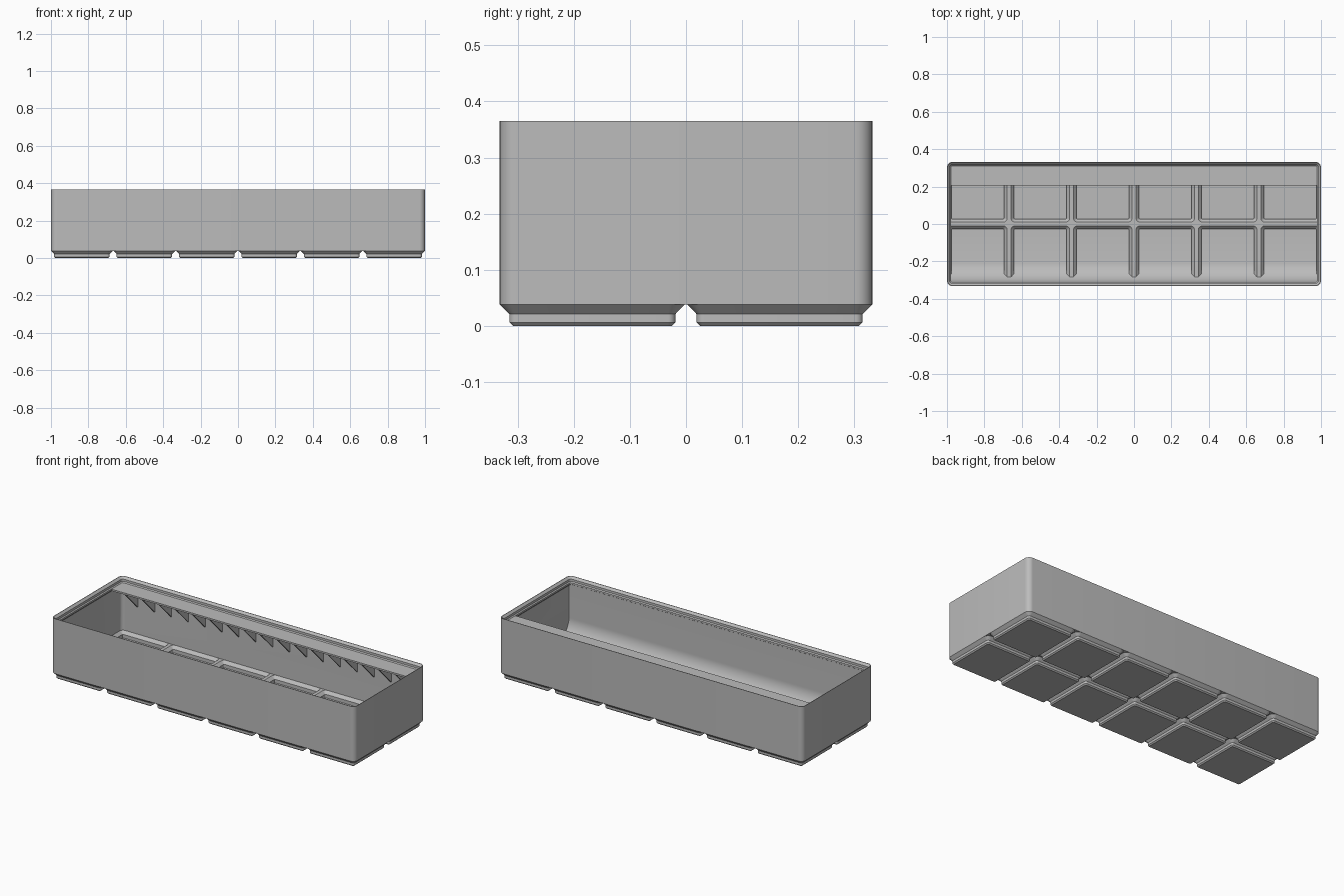
import bpy, bmesh
from math import sin, cos, pi

if "Cube" in bpy.data.objects:
    bpy.data.objects.remove(bpy.data.objects["Cube"])

HX, HY, RADIUS, TOP = 1.0, 0.332, 0.03, 0.365
PITCH, FOOT = 0.334, 0.165
BASE, LIP, LIP_IN, WALL = 0.038, 0.334, 0.0207, 0.008
CENTRES = [((i - 2.5) * PITCH, (j - 0.5) * PITCH) for i in range(6) for j in range(2)]

grey = bpy.data.materials.new("grey plastic")
grey.use_nodes = True
colour = (0.5, 0.5, 0.5, 1)
grey.diffuse_color = colour
grey.node_tree.nodes["Principled BSDF"].inputs["Base Color"].default_value = colour


def rounded_rect(cx, cy, hx, hy, r, z, seg=8):
    pts = []
    for q, (sx, sy) in enumerate([(1, 1), (-1, 1), (-1, -1), (1, -1)]):
        for k in range(seg + 1):
            a = (q + k / seg) * pi / 2
            pts.append((cx + sx * (hx - r) + r * cos(a), cy + sy * (hy - r) + r * sin(a), z))
    return pts


def loft(bm, rings):
    """Closed solid through a list of equal point loops."""
    loops = [[bm.verts.new(p) for p in ring] for ring in rings]
    n = len(loops[0])
    for a, b in zip(loops, loops[1:]):
        for k in range(n):
            bm.faces.new((a[k], a[(k + 1) % n], b[(k + 1) % n], b[k]))
    bm.faces.new(loops[0][::-1])
    bm.faces.new(loops[-1])


def inset_loft(bm, cx, cy, hx, hy, r, steps):
    """Rounded box whose outline is pulled in by each (inset, z) step."""
    loft(bm, [rounded_rect(cx, cy, hx - d, hy - d, max(r - d, 0.005), z) for d, z in steps])


def extrude_x(bm, profile, x0, x1):
    loft(bm, [[(x, y, z) for y, z in profile] for x in (x0, x1)])


def finish(bm, name):
    bmesh.ops.recalc_face_normals(bm, faces=bm.faces)
    mesh = bpy.data.meshes.new(name)
    bm.to_mesh(mesh)
    bm.free()
    mesh.materials.append(grey)
    ob = bpy.data.objects.new(name, mesh)
    bpy.context.collection.objects.link(ob)
    return ob


def cut(ob, cutter):
    """Subtract the cutter and keep the result as plain mesh."""
    mod = ob.modifiers.new("cut", "BOOLEAN")
    mod.operation, mod.solver, mod.object = "DIFFERENCE", "EXACT", cutter
    bpy.context.view_layer.update()
    mesh = bpy.data.meshes.new_from_object(ob.evaluated_get(bpy.context.evaluated_depsgraph_get()))
    ob.modifiers.clear()
    ob.data = mesh


# Bin body with stacking lip and open cavity
bm = bmesh.new()
inset_loft(bm, 0, 0, HX, HY, RADIUS, [
    (0, BASE), (0, TOP), (0.003, TOP), (0.0151, TOP - 0.0121), (0.0151, LIP + 0.0056),
    (LIP_IN, LIP), (LIP_IN, LIP - 0.0095), (WALL, LIP - 0.0222), (WALL, 0.0455)])
body = finish(bm, "bin_body")

# Stepped feet, one per grid cell
bm = bmesh.new()
for cx, cy in CENTRES:
    inset_loft(bm, cx, cy, FOOT, FOOT, RADIUS,
               [(0.0235, 0), (0.0171, 0.0064), (0.0171, 0.0207), (0, BASE)])
feet = finish(bm, "feet")

# Hollow pockets inside the feet
bm = bmesh.new()
for cx, cy in CENTRES:
    inset_loft(bm, cx, cy, FOOT, FOOT, RADIUS,
               [(0.025, 0.008), (0.025, 0.0285), (0.008, 0.0455), (0.008, 0.055)])
pockets = finish(bm, "pocket_cutter")

# Curved scoop along the front wall
R, CY, CZ = 0.1145, -0.198, 0.1215


def arc(a0, a1, n=14):
    return [(CY - R * sin(a0 + (a1 - a0) * k / n), CZ - R * cos(a0 + (a1 - a0) * k / n))
            for k in range(n + 1)]


bm = bmesh.new()
extrude_x(bm, arc(0, pi / 2) + [(-0.4, CZ), (-0.4, -0.02), (CY, -0.02)], -1.1, 1.1)
scoop_fill = finish(bm, "scoop_helper")
cut(pockets, scoop_fill)
for part in (body, feet):
    cut(part, pockets)
for helper in (scoop_fill, pockets):
    bpy.data.objects.remove(helper)

bm = bmesh.new()
extrude_x(bm, arc(0.83, pi / 2) + [(CY - R, 0.33), (-0.321, 0.33), (-0.321, 0.0435)], -0.993, 0.993)
scoop = finish(bm, "front_scoop")

# Label shelf along the back wall
TAB_Y, BACK = 0.207, 0.321
bm = bmesh.new()
extrude_x(bm, [(TAB_Y, LIP), (TAB_Y, LIP - 0.01), (BACK, LIP - 0.01), (BACK, LIP)], -0.993, 0.993)
shelf = finish(bm, "label_shelf")

# Triangular ribs under the shelf
bm = bmesh.new()
for k in range(-8, 9):
    x = k * PITCH / 3
    extrude_x(bm, [(TAB_Y, LIP - 0.009), (BACK + 0.005, 0.205), (BACK + 0.005, LIP - 0.009)],
              x - 0.004, x + 0.004)
ribs = finish(bm, "shelf_ribs")

# Smooth rounded corners, keep hard edges
bpy.ops.object.select_all(action="DESELECT")
for ob in (body, feet, scoop, shelf, ribs):
    ob.select_set(True)
bpy.context.view_layer.objects.active = body
bpy.ops.object.shade_smooth_by_angle(angle=pi / 6)
